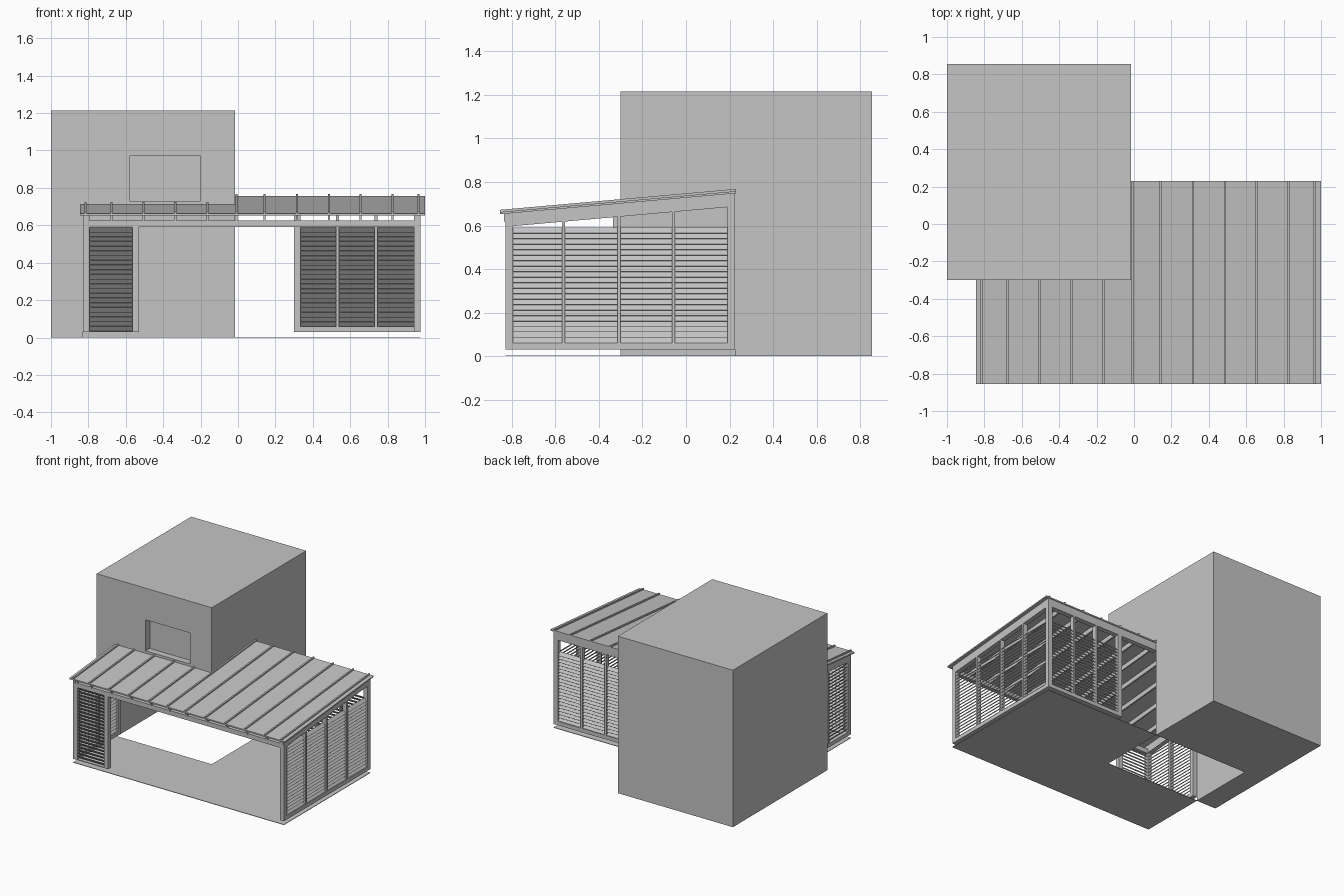
import bpy, bmesh, math
from mathutils import Matrix, Vector

cube = bpy.data.objects.get("Cube")
if cube:
    bpy.data.objects.remove(cube, do_unlink=True)

grey = bpy.data.materials.new("light grey")
grey.use_nodes = True
COLOUR = (0.56, 0.56, 0.56, 1)
grey.diffuse_color = COLOUR
grey.node_tree.nodes["Principled BSDF"].inputs["Base Color"].default_value = COLOUR


def finish(name, bm):
    bmesh.ops.recalc_face_normals(bm, faces=bm.faces)
    mesh = bpy.data.meshes.new(name)
    bm.to_mesh(mesh)
    bm.free()
    mesh.materials.append(grey)
    obj = bpy.data.objects.new(name, mesh)
    bpy.context.collection.objects.link(obj)
    return obj


def add_box(bm, x, y, z, turn=Matrix()):
    """Box between (min, max) pairs, turned about its own centre."""
    mid = Vector([(a + b) / 2 for a, b in (x, y, z)])
    size = [b - a for a, b in (x, y, z)]
    m = Matrix.Translation(mid) @ turn @ Matrix.Diagonal((*size, 1))
    bmesh.ops.create_cube(bm, size=1, matrix=m)


def box(name, x, y, z):
    bm = bmesh.new()
    add_box(bm, x, y, z)
    return finish(name, bm)


def roof_z(y):
    """Height of the top of the sloping roof."""
    return 0.662 + 0.0885 * (y + 0.855)


def slope(name, x, y, low, high, floor=None):
    """Bar following the roof slope; low and high are offsets from its top."""
    bm = bmesh.new()
    base = [roof_z(v) + low if floor is None else floor for v in y]
    profile = [(y[0], base[0]), (y[1], base[1]),
               (y[1], roof_z(y[1]) + high), (y[0], roof_z(y[0]) + high)]
    face = bm.faces.new([bm.verts.new((x[0], *p)) for p in profile])
    out = bmesh.ops.extrude_face_region(bm, geom=[face])
    moved = [v for v in out["geom"] if isinstance(v, bmesh.types.BMVert)]
    bmesh.ops.translate(bm, verts=moved, vec=(x[1] - x[0], 0, 0))
    return finish(name, bm)


# Main layout
LEFT, RIGHT = -0.83, 0.975
FRONT, BACK = -0.83, 0.225
WALL_X, WALL_Y = -0.015, -0.30
POST, THIN = 0.035, 0.015
BASE, SLAT_TOP = 0.03, 0.59

# House block with the covered corner and the window recess cut out
house = box("house_block", (-1, WALL_X), (WALL_Y, 0.855), (0, 1.215))
cutters = [
    slope("porch_cutter", (LEFT, 0.3), (-0.6, BACK), 0, -0.006, floor=-0.5),
    box("window_cutter", (-0.58, -0.20), (-0.5, WALL_Y + 0.05), (0.73, 0.97)),
]
for c in cutters:
    c.hide_render = True
    mod = house.modifiers.new(c.name, "BOOLEAN")
    mod.operation = "DIFFERENCE"
    mod.solver = "EXACT"
    mod.object = c
bpy.context.view_layer.update()
cut = bpy.data.meshes.new_from_object(
    house.evaluated_get(bpy.context.evaluated_depsgraph_get()))
house.modifiers.clear()
house.data = cut
for c in cutters:
    bpy.data.objects.remove(c, do_unlink=True)

# Thin L-shaped porch floor
bm = bmesh.new()
outline = [(LEFT, FRONT), (RIGHT, FRONT), (RIGHT, BACK),
           (WALL_X, BACK), (WALL_X, WALL_Y), (LEFT, WALL_Y)]
floor = bm.faces.new([bm.verts.new((*p, 0)) for p in outline])
out = bmesh.ops.extrude_face_region(bm, geom=[floor])
bmesh.ops.translate(bm, vec=(0, 0, 0.004),
                    verts=[v for v in out["geom"] if isinstance(v, bmesh.types.BMVert)])
finish("porch_floor", bm)

# Roof sheet, standing seams and rafters
slope("roof_sheet", (-0.845, 1.0), (-0.855, 0.23), -0.010, 0)
seams = [-0.815, -0.676, -0.505, -0.335, -0.163, -0.008,
         0.142, 0.316, 0.487, 0.655, 0.826, 0.965]
for x in seams:
    end = WALL_Y if x < WALL_X else 0.23
    slope("roof_seam", (x - 0.006, x + 0.006), (-0.855, end), -0.001, 0.010)
    slope("rafter", (x - 0.006, x + 0.006), (-0.835, BACK), -0.045, -0.009)

# Beams
box("front_beam", (LEFT, RIGHT), (FRONT, FRONT + POST), (SLAT_TOP, 0.625))
slope("right_side_beam", (RIGHT - POST, RIGHT), (FRONT, BACK), -0.07, -0.009)
slope("left_side_beam", (LEFT, LEFT + POST), (FRONT, WALL_Y), -0.07, -0.009)
slope("back_beam", (WALL_X, RIGHT), (BACK - POST, BACK), -0.07, -0.009)


def louvre_panel(name, axis, span, across, posts, rail_top, level=False):
    """Posts, bottom rail and tilted slats; axis is the running direction."""
    def place(run, depth):
        return (run, depth) if axis == "X" else (depth, run)

    frame, slats = bmesh.new(), bmesh.new()
    add_box(frame, *place(span, across), (BASE, rail_top))
    for a, b in posts:
        x, y = place((a, b), across)
        top = 0.6 if level else roof_z(sum(y) / 2) - 0.06
        add_box(frame, x, y, (BASE, top))
    finish(name + "_frame", frame)

    mid = sum(across) / 2
    tilt = math.radians(50 if axis == "Y" else -50)
    turn = Matrix.Rotation(tilt, 4, axis)
    count = round((SLAT_TOP - rail_top) / 0.0255)
    pitch = (SLAT_TOP - rail_top) / count
    for (_, a), (b, _) in zip(posts, posts[1:]):
        for i in range(count):
            z = rail_top + (i + 0.5) * pitch
            x, y = place((a, b), (mid - 0.016, mid + 0.016))
            add_box(slats, x, y, (z - 0.0015, z + 0.0015), turn)
    finish(name + "_slats", slats)


def post_row(start, end, mullions):
    inner = [(m, m + THIN) for m in mullions]
    return [(start, start + POST), *inner, (end - POST, end)]


# Louvred screens around the porch
louvre_panel("right_screen", "Y", (FRONT, BACK), (RIGHT - POST, RIGHT),
             post_row(FRONT, BACK, [-0.57, -0.315, -0.065]), 0.06)
louvre_panel("back_screen", "X", (0.30, RIGHT), (BACK - POST, BACK),
             post_row(0.30, RIGHT, [0.525, 0.73]), 0.06)
louvre_panel("front_screen", "X", (LEFT, -0.53), (FRONT, FRONT + POST),
             post_row(LEFT, -0.53, []), 0.036, level=True)
louvre_panel("left_screen", "Y", (FRONT, WALL_Y), (LEFT, LEFT + POST),
             post_row(FRONT, WALL_Y, [-0.57]), 0.06)
